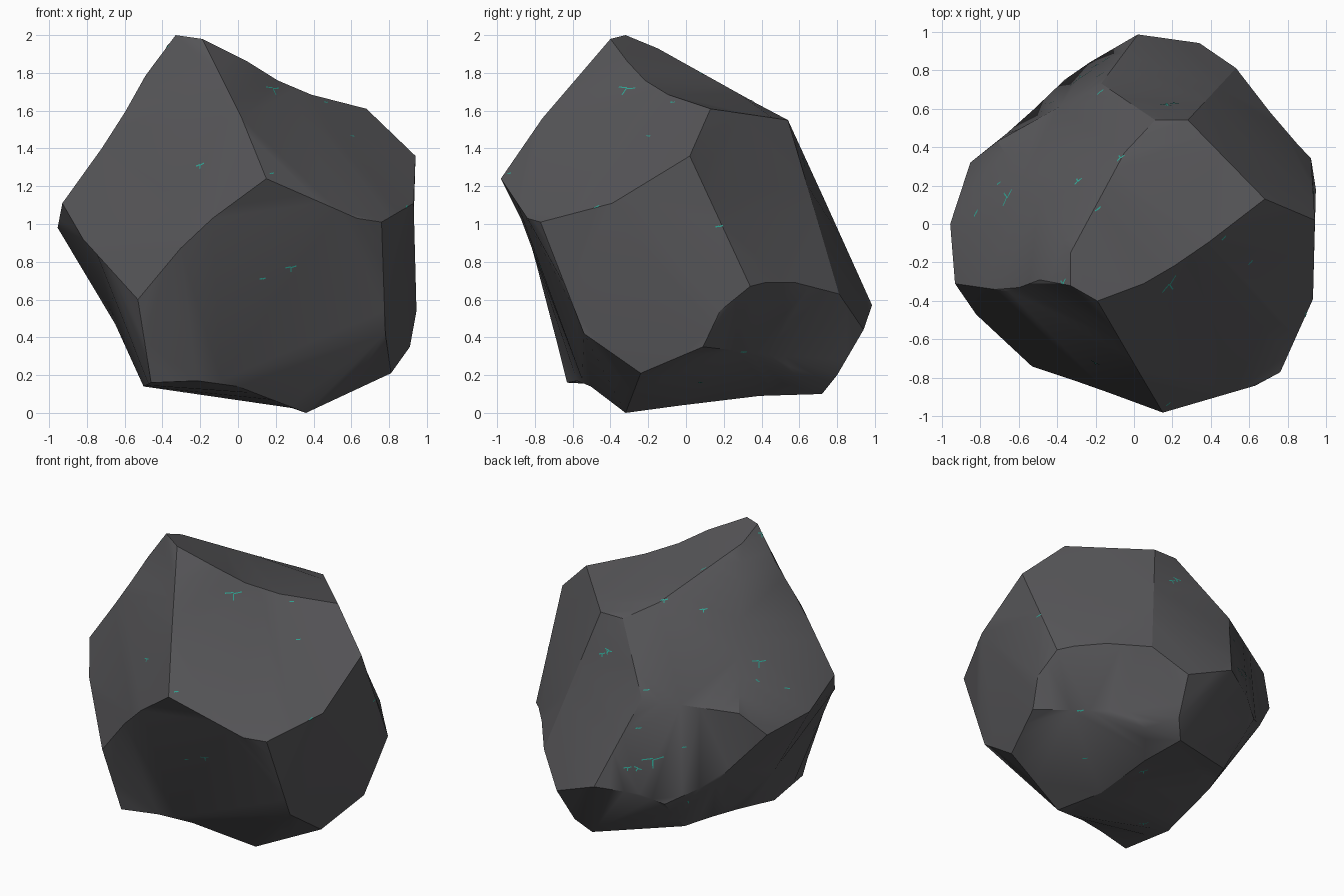
import bpy, bmesh, math
from mathutils import Vector
from mathutils.bvhtree import BVHTree

if "Cube" in bpy.data.objects:
    bpy.data.objects.remove(bpy.data.objects["Cube"])


def material(name, rgb):
    m = bpy.data.materials.new(name)
    m.diffuse_color = (*rgb, 1)
    m.use_nodes = True
    m.node_tree.nodes["Principled BSDF"].inputs["Base Color"].default_value = m.diffuse_color
    return m


def add_object(name, bm, mat):
    mesh = bpy.data.meshes.new(name)
    bm.to_mesh(mesh)
    bm.free()
    mesh.materials.append(mat)
    ob = bpy.data.objects.new(name, mesh)
    bpy.context.collection.objects.link(ob)
    return ob


stone = material("dark stone", (0.093, 0.092, 0.098))
teal = material("teal vein", (0.03, 0.38, 0.30))

# Corners of the boulder, crown to base
corners = [
    (-.33, -.32, 2), (-.19, -.40, 1.98), (-.33, -.15, 1.93), (.29, -.17, 1.71), (.68, .13, 1.61),
    (.28, .54, 1.55), (.11, .54, 1.55), (-.05, .37, 1.64), (.02, -.76, 1.56), (.15, -.98, 1.24),
    (.76, -.77, 1.01), (.63, -.84, 1.03), (.93, -.39, 1.11), (.94, .02, 1.36), (.05, -.31, 1.86),
    (-.23, -.84, .96), (-.53, -.74, .60), (-.82, -.47, .92), (-.93, -.31, 1.11), (-.65, -.35, 1.50),
    (-.955, 0, .98), (-.71, .43, 1.065), (-.85, .32, .91), (-.17, .73, 1.135), (-.49, -.29, 1.785),
    (.02, .985, .57), (-.36, .75, .46), (-.60, .52, .60), (.34, .94, .44), (.53, .81, .63),
    (.92, .34, .67), (.77, .50, .71), (.945, .18, .54), (.91, .09, .35), (.49, .52, .30),
    (.39, .58, .19), (.30, .80, .20), (.22, .72, .10), (.81, -.24, .21), (.78, -.54, .42),
    (.36, -.32, 0), (-.09, -.55, .175), (-.46, -.63, .16), (-.23, .84, .53), (-.50, -.26, .14),
    (-.65, -.05, .47), (-.33, .49, .20), (.17, .16, .065), (.24, .39, .09), (-.45, .20, .22),
]
corners = [Vector(c) for c in corners]
centre = Vector((0, 0, 1))

# Creases joining the corners, filled with closely spaced points so the hull follows them
creases = [
    (0, 1, 14, 3, 4, 13, 12, 10, 11, 9, 8, 1), (0, 24, 19, 18, 17, 16, 15, 9),
    (0, 2, 7, 6, 5, 4), (2, 21, 23, 6), (18, 20, 22, 21), (22, 27, 26, 43, 25, 23),
    (5, 29, 28, 25), (13, 30, 31, 29), (30, 32, 33, 34, 35, 36, 28), (33, 38, 39, 10),
    (38, 40, 41, 42, 16), (40, 47, 48, 35), (48, 46, 26), (46, 49, 44, 42),
]
for chain in creases:
    for a, b in zip(chain, chain[1:]):
        n = math.ceil((corners[a] - corners[b]).length / 0.13)
        corners += [corners[a].lerp(corners[b], i / n) for i in range(1, n)]

# Boulder: hull of strongly inflated points, then moved back so shallow dents survive
for puff in (2, 3, 4, 6, 9):
    bm = bmesh.new()
    home = {}
    for c in corners:
        d = c - centre
        home[bm.verts.new(c + d.normalized() * puff)] = c
    bmesh.ops.convex_hull(bm, input=list(bm.verts))
    if puff == 9 or all(v.link_faces for v in bm.verts):
        break
    bm.free()
for v, c in home.items():
    if v.is_valid:
        v.co = c
bmesh.ops.delete(bm, geom=[v for v in bm.verts if not v.link_faces], context='VERTS')
bmesh.ops.recalc_face_normals(bm, faces=list(bm.faces))
bm.normal_update()
surface = BVHTree.FromBMesh(bm)
boulder = add_object("boulder", bm, stone)
bpy.context.view_layer.objects.active = boulder
boulder.select_set(True)
bpy.ops.object.shade_smooth_by_angle(angle=math.radians(28))

# Mineral veins: (turn, tilt) of a side, then (across, up, length) on that side
veins = {
    (0, 0): [(-.2, 1.31, .05), (.28, .77, .06), (.13, .71, .03)],
    (90, 0): [(-.47, 1.09, .03), (.62, 1.33, .03)],
    (0, 90): [(-.7, .21, .03)],
    (35, 25): [(-.11, 1.70, .04), (-.03, 1.40, .11), (.34, 1.35, .03), (.38, 1.11, .03), (-.39, .78, .03)],
    (215, 25): [(-.14, 1.36, .05), (.11, 1.30, .05), (-.53, 1.02, .05), (-.25, .79, .04),
                (-.30, .55, .04), (-.21, .35, .14), (-.37, .30, .05), (-.01, .43, .03),
                (.46, .97, .10), (.64, .80, .04), (.48, 1.78, .06), (.81, .55, .03)],
    (140, -30): [(.27, 1.45, .06), (-.60, 1.22, .04), (-.34, .62, .04), (-.31, .32, .03),
                 (.06, .24, .06), (.06, -.09, .06), (.68, .85, .05), (.72, .47, .03)],
}
WIDTH = 0.007
bm = bmesh.new()


def sliver(p, q, side):
    """Thin strip between two points, laid on the stone."""
    quad = []
    for s in (p - side, q - side, q + side, p + side):
        at, n, _, _ = surface.find_nearest(s)
        quad.append(bm.verts.new(at + n * 0.003))
    bm.faces.new(quad)


for (turn, tilt), spots in veins.items():
    t, e = math.radians(turn), math.radians(tilt)
    right = Vector((math.cos(t), math.sin(t), 0))
    ahead = Vector((-math.sin(t), math.cos(t), 0))
    up = ahead * math.sin(e) + Vector((0, 0, math.cos(e)))
    look = up.cross(right)
    for u, v, size in spots:
        hit, n, _, _ = surface.ray_cast(right * u + up * v - look * 5, look)
        if hit is None:
            continue
        along = (right - n * right.dot(n)).normalized()
        across = n.cross(along)
        half = size / 2
        sliver(hit - along * half, hit + across * half * 0.15, across * WIDTH / 2)
        sliver(hit, hit + along * half + across * half * 0.3, across * WIDTH / 2)
        if size > 0.045:
            sliver(hit, hit - across * half * 0.8, along * WIDTH / 2)
add_object("mineral_veins", bm, teal)
